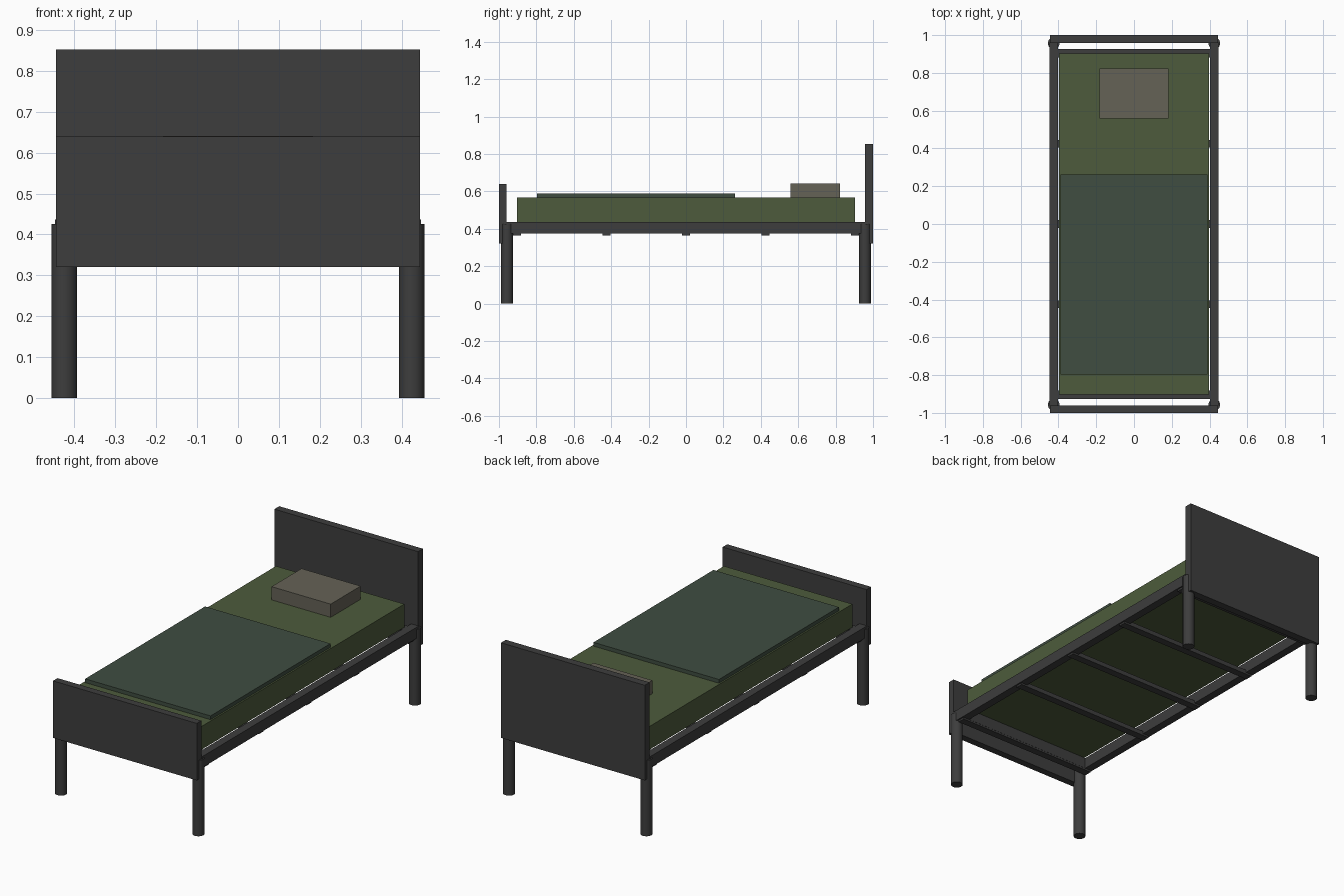
import bpy

if "Cube" in bpy.data.objects:
    bpy.data.objects.remove(bpy.data.objects["Cube"])


def material(name, rgb):
    m = bpy.data.materials.new(name)
    m.diffuse_color = (*rgb, 1)
    m.use_nodes = True
    m.node_tree.nodes["Principled BSDF"].inputs["Base Color"].default_value = m.diffuse_color
    return m


METAL = material("dark_metal", (0.047, 0.047, 0.047))
GREEN = material("mattress_green", (0.075, 0.105, 0.045))
DARK_GREEN = material("blanket_green", (0.05, 0.075, 0.053))
BEIGE = material("pillow_grey", (0.13, 0.122, 0.094))


def box(name, x, y, z, mat):
    """Box from (min, max) ranges on each axis."""
    mid = [(a + b) / 2 for a, b in (x, y, z)]
    bpy.ops.mesh.primitive_cube_add(size=1, location=mid)
    o = bpy.context.object
    o.name = name
    o.scale = [b - a for a, b in (x, y, z)]
    bpy.ops.object.transform_apply(location=False, rotation=False, scale=True)
    o.data.materials.append(mat)
    return o


# End boards
box("headboard", (-0.445, 0.445), (0.957, 1.0), (0.32, 0.852), METAL)
box("footboard", (-0.445, 0.445), (-1.0, -0.96), (0.32, 0.639), METAL)

for s, side in ((-1, "left"), (1, "right")):
    # Long side rails
    box(f"side_rail_{side}", sorted((s * 0.402, s * 0.448)), (-0.96, 0.96), (0.375, 0.437), METAL)
    # Round legs
    for t, end in ((-1, "foot"), (1, "head")):
        bpy.ops.mesh.primitive_cylinder_add(vertices=24, radius=0.031, depth=0.425,
                                            location=(s * 0.425, t * 0.957, 0.2125))
        leg = bpy.context.object
        leg.name = f"leg_{end}_{side}"
        leg.data.materials.append(METAL)
        bpy.ops.object.shade_smooth_by_angle()

# End cross rails and slats under the mattress
for t, end in ((-1, "foot"), (1, "head")):
    box(f"cross_rail_{end}", (-0.402, 0.402), sorted((t * 0.882, t * 0.926)), (0.375, 0.437), METAL)
for i, y in enumerate((-0.904, -0.425, 0, 0.425, 0.904)):
    box(f"slat_{i + 1}", (-0.44, 0.44), (y - 0.021, y + 0.021), (0.365, 0.39), METAL)

# Bedding
box("mattress", (-0.397, 0.397), (-0.903, 0.903), (0.437, 0.567), GREEN)
box("blanket", (-0.388, 0.388), (-0.797, 0.263), (0.562, 0.588), DARK_GREEN)
box("pillow", (-0.183, 0.183), (0.558, 0.823), (0.567, 0.641), BEIGE)
